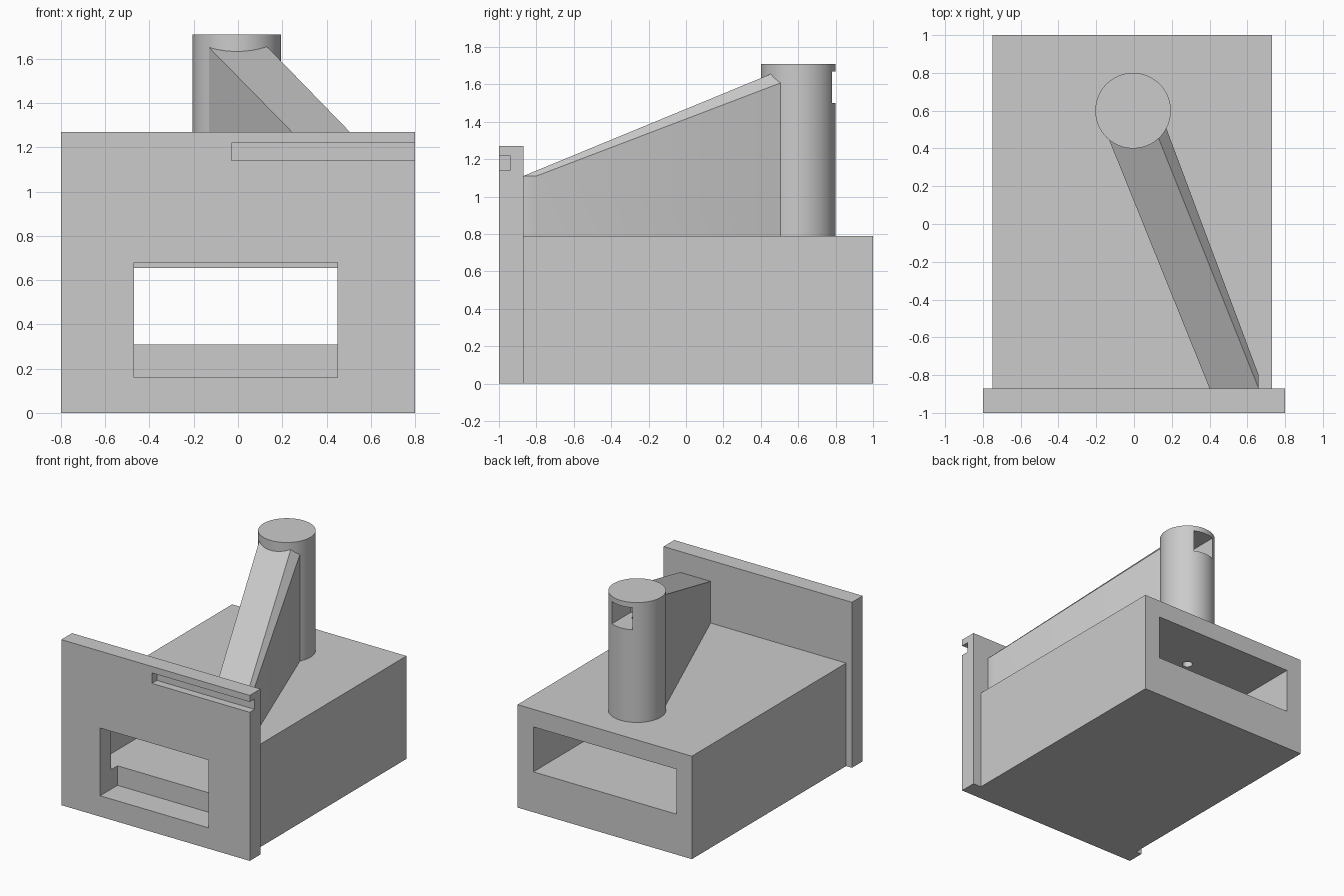
import bpy, bmesh
from mathutils import Vector

cube = bpy.data.objects.get("Cube")
if cube:
    bpy.data.objects.remove(cube, do_unlink=True)

grey = bpy.data.materials.new("plain grey")
grey.use_nodes = True
grey.diffuse_color = (0.6, 0.6, 0.6, 1)
grey.node_tree.nodes["Principled BSDF"].inputs["Base Color"].default_value = (0.6, 0.6, 0.6, 1)


def finish(name, bm):
    bmesh.ops.recalc_face_normals(bm, faces=bm.faces)
    mesh = bpy.data.meshes.new(name)
    bm.to_mesh(mesh)
    bm.free()
    mesh.materials.append(grey)
    obj = bpy.data.objects.new(name, mesh)
    bpy.context.collection.objects.link(obj)
    return obj


def box(name, low, high):
    bm = bmesh.new()
    bmesh.ops.create_cube(bm, size=1)
    low, high = Vector(low), Vector(high)
    for v in bm.verts:
        v.co = (low + high) / 2 + v.co * (high - low)
    return finish(name, bm)


def rod(name, start, end, radius, sides=64):
    start, end = Vector(start), Vector(end)
    axis = end - start
    bm = bmesh.new()
    bmesh.ops.create_cone(bm, cap_ends=True, segments=sides, radius1=radius,
                          radius2=radius, depth=axis.length)
    turn = axis.to_track_quat('Z', 'Y')
    for v in bm.verts:
        v.co = (start + end) / 2 + turn @ v.co
    return finish(name, bm)


def hull(name, points):
    bm = bmesh.new()
    for p in points:
        bm.verts.new(p)
    bmesh.ops.convex_hull(bm, input=bm.verts)
    bmesh.ops.dissolve_limit(bm, angle_limit=0.03, verts=bm.verts, edges=bm.edges)
    return finish(name, bm)


def cut(obj, cutters):
    bpy.ops.object.select_all(action='DESELECT')
    bpy.context.view_layer.objects.active = obj
    obj.select_set(True)
    for c in cutters:
        mod = obj.modifiers.new("cut", 'BOOLEAN')
        mod.operation = 'DIFFERENCE'
        mod.solver = 'EXACT'
        mod.object = c
        bpy.ops.object.modifier_apply(modifier=mod.name)
    bpy.ops.object.shade_smooth_by_angle(angle=0.5)


PLATE_Y = -0.87   # rear of the front plate
DECK = 0.79       # top of the housing
CX, CY = -0.005, 0.6

# Solid parts
plate = box("front_plate", (-0.8, -1, 0), (0.8, PLATE_Y, 1.27))
housing = box("housing", (-0.75, PLATE_Y, 0), (0.73, 1, DECK))
post = rod("post", (CX, CY, DECK), (CX, CY, 1.71), 0.2, 96)

# Sloping arm with one bevelled top edge, ending inside the post
arm_top = [(0.40, PLATE_Y, 1.11), (0.66, PLATE_Y, 1.11), (0.66, -0.80, 1.11),
           (0.14, 0.59, 1.64), (0.10, 0.53, 1.687), (-0.17, 0.54, 1.691)]
arm = hull("sloping_arm", arm_top + [(x, y, DECK) for x, y, z in arm_top])

# Cutters
window = box("window_cutter", (-0.47, -1.1, 0.16), (0.45, -0.79, 0.68))
cavity = box("cavity_cutter", (-0.62, PLATE_Y, 0.31), (0.595, 1.1, 0.655))
groove = box("groove_cutter", (-0.03, -1.1, 1.14), (0.9, -0.94, 1.22))
slot = box("slot_cutter", (CX - 0.087, 0.55, 1.5), (CX + 0.087, 0.9, 1.67))
tunnel = rod("tunnel_cutter", (0.553, -1.1, 0.907), (CX, CY, 1.59), 0.053, 48)
floor_hole = rod("floor_hole_cutter", (CX, CY, -0.1), (CX, CY, 0.5), 0.065, 48)
riser = rod("riser_cutter", (CX, CY, 0.5), (CX, CY, 1.55), 0.037, 32)

cut(plate, [window, groove, tunnel])
cut(housing, [cavity, window, floor_hole, riser])
cut(post, [slot, riser, tunnel])
cut(arm, [slot, riser, tunnel])

for c in (window, cavity, groove, slot, tunnel, floor_hole, riser):
    bpy.data.objects.remove(c, do_unlink=True)
